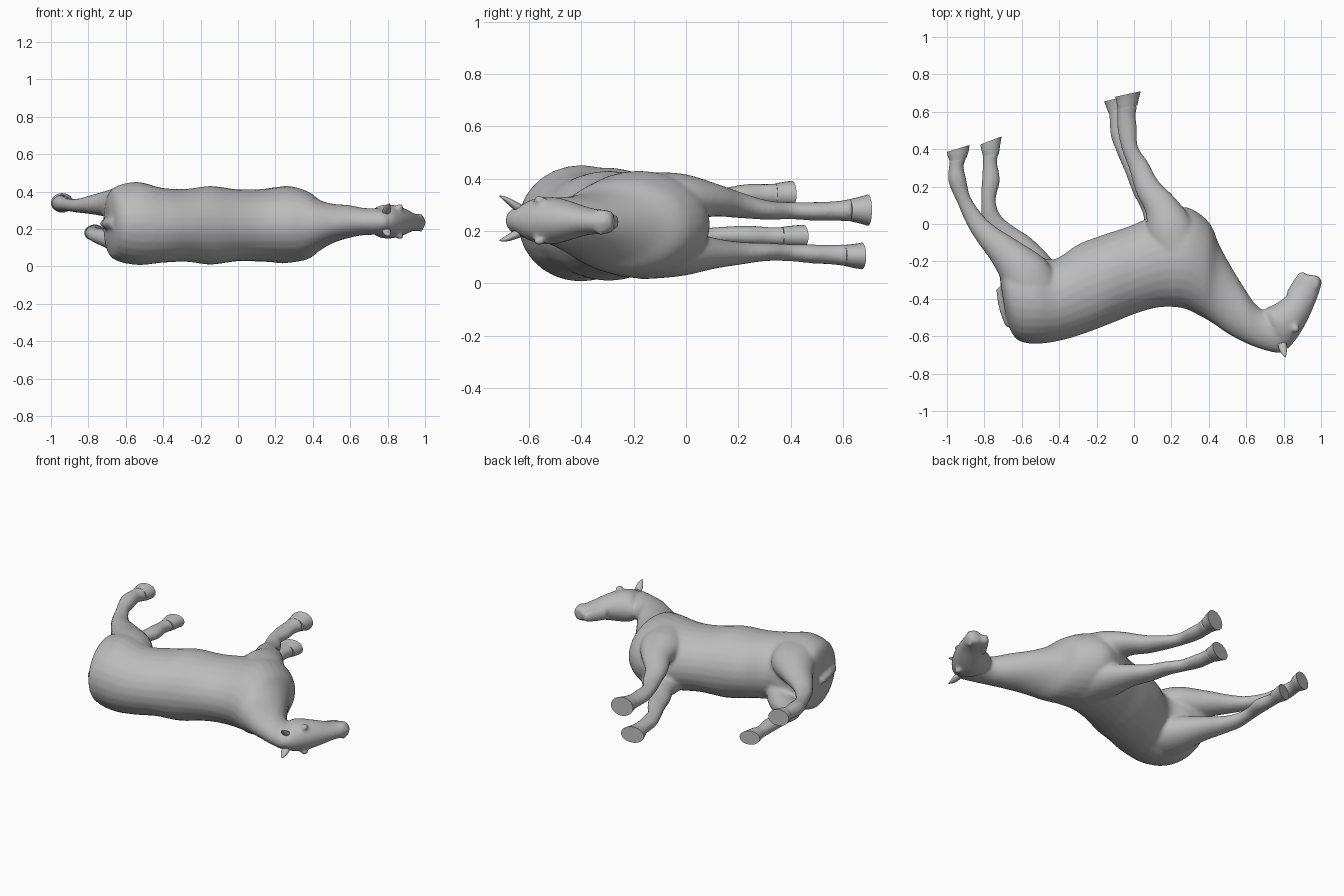
import bpy, bmesh, math
from mathutils import Vector

coat = bpy.data.materials.new("grey coat")
coat.diffuse_color = (0.5, 0.5, 0.5, 1)


def spline(rows, steps):
    """Catmull-Rom interpolation through rows of numbers."""
    out = []
    for i in range(len(rows) - 1):
        p0, p1 = rows[max(i - 1, 0)], rows[i]
        p2, p3 = rows[i + 1], rows[min(i + 2, len(rows) - 1)]
        for s in range(steps):
            t = s / steps
            out.append([0.5 * (2 * b + (c - a) * t + (2 * a - 5 * b + 4 * c - d) * t * t
                               + (3 * b - a - 3 * c + d) * t ** 3)
                        for a, b, c, d in zip(p0, p1, p2, p3)])
    return out + [list(rows[-1])]


def loft(bm, rows, steps=5, sides=28):
    """Skin ovals; each row is edge point x, y, opposite edge x, y, middle z, half thickness."""
    rings = []
    for ax, ay, bx, by, z, h in spline(rows, steps):
        a, b = Vector((ax, ay, z)), Vector((bx, by, z))
        mid, half = (a + b) / 2, (a - b) / 2
        ring = []
        for k in range(sides):
            t = math.tau * k / sides
            ring.append(bm.verts.new(mid + half * math.cos(t) + Vector((0, 0, h * math.sin(t)))))
        rings.append(ring)
    for r, q in zip(rings, rings[1:]):
        for k in range(sides):
            j = (k + 1) % sides
            bm.faces.new((r[k], r[j], q[j], q[k]))
    bm.faces.new(rings[0][::-1])
    bm.faces.new(rings[-1])


def limb(rows):
    """Turn x, y, z, in-plane radius, thickness rows into oval rows across the path."""
    out = []
    for i, (x, y, z, r, h) in enumerate(rows):
        p, q = rows[max(i - 1, 0)], rows[min(i + 1, len(rows) - 1)]
        d = Vector((q[0] - p[0], q[1] - p[1])).normalized()
        out.append((x - d.y * r, y + d.x * r, x + d.y * r, y - d.x * r, z, h))
    return out


def ball(bm, loc, size):
    res = bmesh.ops.create_uvsphere(bm, u_segments=20, v_segments=12, radius=1)
    for v in res["verts"]:
        v.co = Vector(loc) + Vector([c * s for c, s in zip(v.co, size)])


def finish(name, bm, angle=None):
    bmesh.ops.recalc_face_normals(bm, faces=bm.faces)
    me = bpy.data.meshes.new(name)
    bm.to_mesh(me)
    bm.free()
    me.materials.append(coat)
    ob = bpy.data.objects.new(name, me)
    bpy.context.collection.objects.link(ob)
    if angle:
        bpy.ops.object.select_all(action='DESELECT')
        ob.select_set(True)
        bpy.context.view_layer.objects.active = ob
        bpy.ops.object.shade_smooth_by_angle(angle=math.radians(angle))
    return ob


# Trunk and neck, from rump to poll
body = bmesh.new()
loft(body, [
    (-.685, -.50, -.72, -.27, .23, .11), (-.63, -.615, -.70, -.17, .23, .19),
    (-.52, -.64, -.56, -.16, .23, .222), (-.38, -.62, -.43, -.19, .22, .20),
    (-.25, -.58, -.30, -.11, .22, .195), (-.12, -.53, -.17, -.06, .22, .21),
    (.02, -.475, -.02, -.01, .22, .192), (.14, -.445, .14, .06, .22, .195),
    (.26, -.45, .28, .09, .225, .205), (.35, -.49, .40, .01, .22, .18),
    (.42, -.53, .455, -.11, .22, .135), (.50, -.585, .515, -.22, .23, .105),
    (.60, -.638, .585, -.335, .24, .088), (.69, -.672, .65, -.43, .24, .073),
    (.78, -.69, .71, -.47, .24, .07), (.82, -.66, .75, -.47, .24, .06)])

# Head with upper lip, lower lip, eyes and nostrils
loft(body, [
    (.79, -.685, .70, -.49, .24, .05), (.835, -.655, .70, -.455, .24, .085),
    (.885, -.59, .75, -.43, .24, .09), (.93, -.51, .81, -.39, .24, .075),
    (.97, -.42, .855, -.335, .238, .053), (.995, -.35, .88, -.30, .235, .047),
    (1.003, -.31, .92, -.275, .235, .043), (.99, -.28, .945, -.272, .235, .03)])
loft(body, limb([(.84, -.38, .235, .03, .04), (.885, -.30, .235, .025, .036),
                 (.908, -.26, .235, .016, .024)]))
for s in (-1, 1):
    ball(body, (.865, -.56, .24 + s * .079), (.02, .024, .016))
    ball(body, (.975, -.325, .235 + s * .036), (.016, .022, .013))

# Tail dock
loft(body, limb([(-.66, -.54, .23, .03, .03), (-.70, -.44, .23, .024, .025),
                 (-.722, -.34, .23, .018, .02)]))

# Shoulders, elbows and front legs
front_top = [(.24, -.17, .32, .13, .105), (.19, -.02, .325, .125, .095),
             (.14, .10, .32, .088, .065), (.07, .20, .30, .067, .050),
             (.025, .31, .28, .054, .037), (-.02, .40, .278, .043, .033),
             (-.035, .50, .275, .052, .036), (-.04, .58, .277, .049, .038),
             (-.035, .64, .28, .054, .045)]
front_low = [(.24, -.17, .12, .13, .105), (.18, -.02, .118, .125, .09),
             (.12, .10, .115, .085, .06), (.05, .20, .115, .065, .044),
             (0, .30, .12, .053, .035), (-.05, .39, .118, .042, .033),
             (-.075, .48, .113, .050, .036), (-.085, .56, .11, .046, .038),
             (-.085, .62, .107, .051, .043)]
# Thighs, hocks and hind legs
hind_top = [(-.53, -.42, .33, .16, .11), (-.58, -.27, .335, .135, .105),
            (-.69, -.15, .335, .09, .072), (-.785, -.06, .33, .064, .05),
            (-.85, .02, .325, .05, .038), (-.91, .13, .33, .039, .034),
            (-.945, .235, .337, .048, .043), (-.95, .31, .34, .039, .04),
            (-.94, .36, .34, .045, .045)]
hind_low = [(-.53, -.42, .13, .16, .11), (-.54, -.27, .125, .135, .105),
            (-.61, -.14, .13, .09, .072), (-.70, -.05, .15, .064, .05),
            (-.762, .03, .17, .051, .038), (-.778, .13, .183, .039, .033),
            (-.765, .235, .183, .048, .038), (-.77, .33, .18, .038, .035),
            (-.765, .385, .18, .043, .038)]
for leg in (front_top, front_low, hind_top, hind_low):
    loft(body, limb(leg))

# Fuse the trunk, head and legs into one smooth skin
horse = finish("horse_body", body)
rm = horse.modifiers.new("fuse", 'REMESH')
rm.mode = 'VOXEL'
rm.voxel_size = 0.011
rm.use_smooth_shade = True
sm = horse.modifiers.new("soften", 'SMOOTH')
sm.factor = 0.5
sm.iterations = 4

# Hooves: flared, with flat slanted soles
hooves = {
    "front_hoof_upper": [(-.088, .615, .018, .635, .28, .042), (-.094, .655, .028, .68, .28, .052),
                         (-.10, .68, .036, .71, .28, .06)],
    "front_hoof_lower": [(-.137, .595, -.033, .615, .107, .04), (-.15, .63, -.025, .655, .105, .046),
                         (-.16, .655, -.02, .688, .105, .051)],
    "hind_hoof_upper": [(-.985, .335, -.898, .35, .34, .042), (-.996, .365, -.885, .385, .34, .048),
                        (-1.0, .385, -.88, .422, .34, .052)],
    "hind_hoof_lower": [(-.806, .36, -.722, .375, .18, .036), (-.815, .395, -.715, .425, .18, .041),
                        (-.822, .425, -.708, .468, .18, .044)],
}
for name, rows in hooves.items():
    bm = bmesh.new()
    loft(bm, rows, 3, 24)
    finish(name, bm, 40)

# Ears
for name, s in (("ear_upper", 1), ("ear_lower", -1)):
    bm = bmesh.new()
    loft(bm, limb([(.79, -.635, .24 + s * .045, .022, .02), (.797, -.665, .243 + s * .062, .022, .016),
                   (.803, -.69, .246 + s * .076, .014, .010), (.81, -.712, .249 + s * .085, .002, .002)]), 4, 16)
    finish(name, bm, 50)
